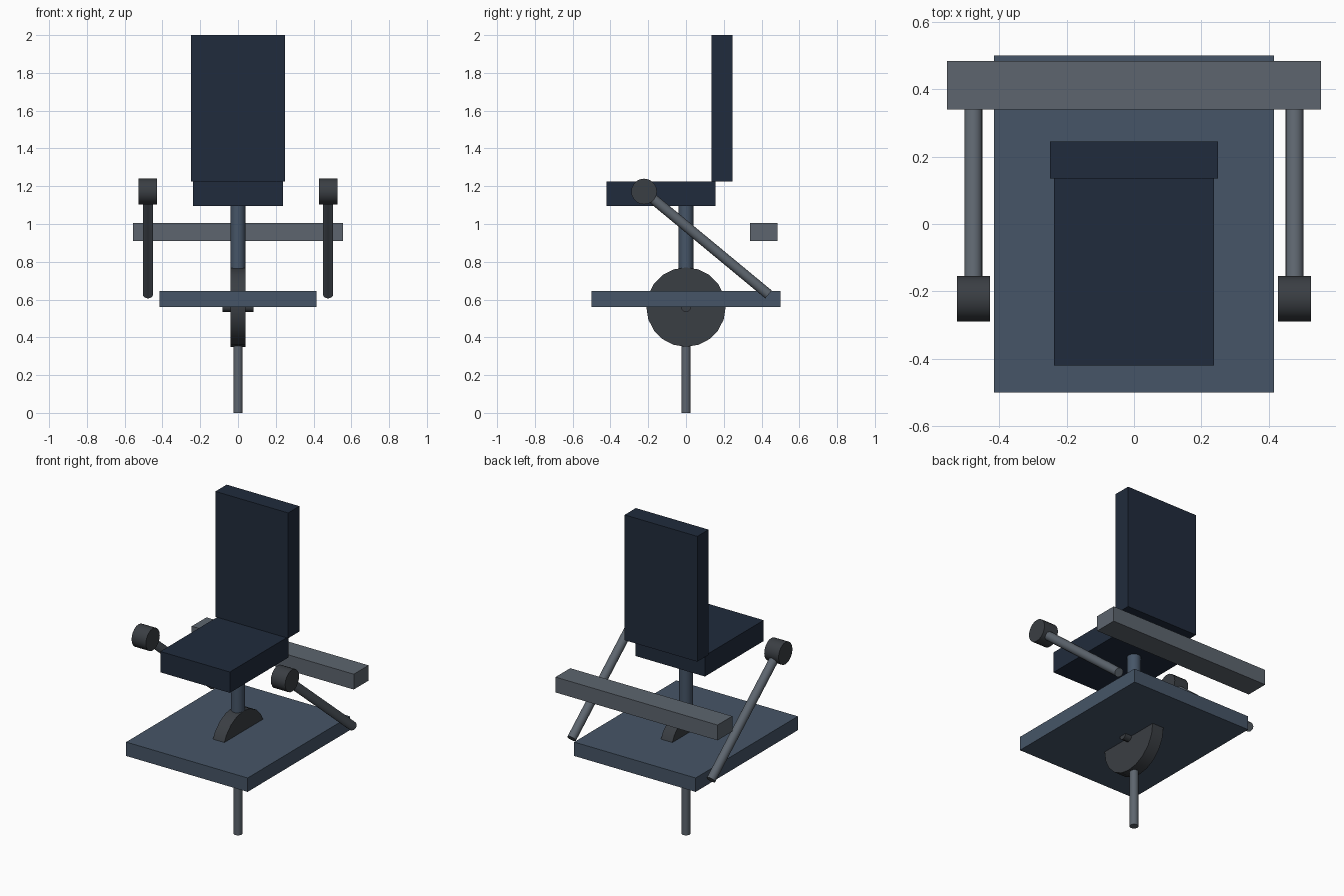
import bpy
from mathutils import Vector

if "Cube" in bpy.data.objects:
    bpy.data.objects.remove(bpy.data.objects["Cube"])


def material(name, rgb):
    m = bpy.data.materials.new(name)
    m.diffuse_color = [((c / 255 + 0.055) / 1.055) ** 2.4 for c in rgb] + [1]
    m.use_nodes = True
    m.node_tree.nodes["Principled BSDF"].inputs["Base Color"].default_value = m.diffuse_color
    return m


navy = material("navy_padding", (32, 43, 60))
blue = material("blue_steel", (70, 85, 103))
grey = material("grey_metal", (93, 101, 110))
dark = material("dark_metal", (58, 62, 67))


def box(name, lo, hi, mat):
    lo, hi = Vector(lo), Vector(hi)
    bpy.ops.mesh.primitive_cube_add(size=1, location=(lo + hi) / 2)
    o = bpy.context.object
    o.name = name
    o.scale = hi - lo
    bpy.ops.object.transform_apply(location=False, rotation=False, scale=True)
    o.data.materials.append(mat)


def rod(name, a, b, radius, mat, sides=20, smooth=True):
    a, b = Vector(a), Vector(b)
    d = b - a
    bpy.ops.mesh.primitive_cylinder_add(
        vertices=sides, radius=radius, depth=d.length, location=(a + b) / 2,
        rotation=d.to_track_quat('Z', 'Y').to_euler())
    o = bpy.context.object
    o.name = name
    o.data.materials.append(mat)
    if smooth:
        bpy.ops.object.shade_smooth_by_angle()


# Padded seat and tall backrest
box("seat", (-0.238, -0.42, 1.095), (0.238, 0.155, 1.224), navy)
box("backrest", (-0.249, 0.135, 1.224), (0.249, 0.245, 2.0), navy)

# Platform and rear crossbar
box("platform", (-0.416, -0.5, 0.56), (0.416, 0.5, 0.646), blue)
box("rear_bar", (-0.555, 0.34, 0.91), (0.555, 0.484, 1.005), grey)

# Seat column, central wheel with axle, and ground post
rod("seat_column", (0, 0, 0.66), (0, 0, 1.1), 0.039, blue)
rod("wheel", (-0.039, 0, 0.56), (0.039, 0, 0.56), 0.21, dark)
rod("wheel_axle", (-0.083, 0, 0.56), (0.083, 0, 0.56), 0.026, dark, 12)
rod("ground_post", (0, 0, 0), (0, 0, 0.37), 0.025, grey)

# Angled control levers with round grips on both sides
for side, x in (("left", -0.477), ("right", 0.477)):
    rod(side + "_lever", (x, -0.222, 1.172), (x, 0.437, 0.627), 0.027, grey, 16)
    rod(side + "_grip", (x - 0.049, -0.222, 1.172), (x + 0.049, -0.222, 1.172),
        0.068, dark)
